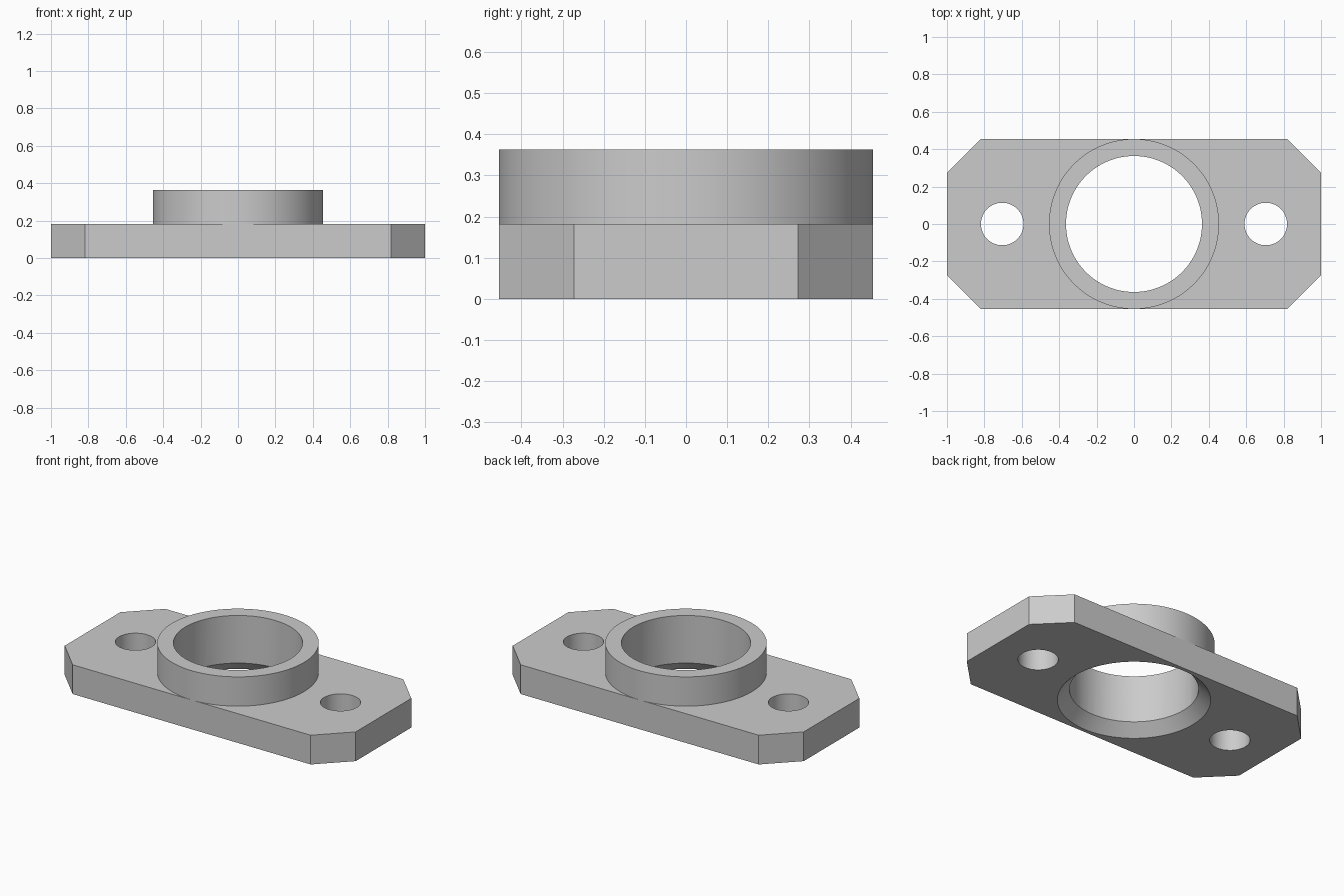
import bpy, bmesh, math
from mathutils import Matrix

cube = bpy.data.objects.get("Cube")
if cube:
    bpy.data.objects.remove(cube, do_unlink=True)

U = 1 / 11                      # design unit: the plate is 22 x 10 x 2 units
HALF_X, HALF_Y, CUT = 11 * U, 5 * U, 2 * U
PLATE_Z, TOP_Z = 2 * U, 4 * U
SIDES = 96

grey = bpy.data.materials.new("light grey metal")
grey.use_nodes = True
grey.diffuse_color = (0.6, 0.6, 0.6, 1)
grey.node_tree.nodes["Principled BSDF"].inputs["Base Color"].default_value = (0.6, 0.6, 0.6, 1)


def make_object(name, bm):
    bmesh.ops.recalc_face_normals(bm, faces=bm.faces[:])
    mesh = bpy.data.meshes.new(name)
    bm.to_mesh(mesh)
    bm.free()
    mesh.materials.append(grey)
    obj = bpy.data.objects.new(name, mesh)
    bpy.context.collection.objects.link(obj)
    return obj


def round_solid(name, r_low, r_high, z_low, z_high, x=0):
    bm = bmesh.new()
    place = Matrix.Translation((x, 0, (z_low + z_high) / 2)) @ Matrix.Rotation(math.pi / SIDES, 4, "Z")
    bmesh.ops.create_cone(bm, cap_ends=True, segments=SIDES, radius1=r_low,
                          radius2=r_high, depth=z_high - z_low, matrix=place)
    return make_object(name, bm)


def combine(target, tool, operation):
    mod = target.modifiers.new(operation.title(), "BOOLEAN")
    mod.operation, mod.solver, mod.object = operation, "EXACT", tool
    bpy.ops.object.modifier_apply(modifier=mod.name)
    bpy.data.objects.remove(tool, do_unlink=True)


# Plate with cropped corners
bm = bmesh.new()
ring = []
for sx, sy in ((1, 1), (-1, 1), (-1, -1), (1, -1)):
    pair = [(sx * HALF_X, sy * (HALF_Y - CUT)), (sx * (HALF_X - CUT), sy * HALF_Y)]
    ring += pair if sx == sy else pair[::-1]
base = bm.faces.new([bm.verts.new((x, y, 0)) for x, y in ring])
top = bmesh.ops.extrude_face_region(bm, geom=[base])["geom"]
bmesh.ops.translate(bm, vec=(0, 0, PLATE_Z),
                    verts=[v for v in top if isinstance(v, bmesh.types.BMVert)])
flange = make_object("flange_plate_with_collar", bm)
bpy.context.view_layer.objects.active = flange
flange.select_set(True)

# Raised collar
combine(flange, round_solid("collar", HALF_Y, HALF_Y, PLATE_Z / 2, TOP_Z), "UNION")

# Main bore, its countersink underneath, and two bolt holes
bore, sink, bolt = 4 * U, 4.75 * U, 1.25 * U
combine(flange, round_solid("bore_cutter", bore, bore, -0.1, 0.5), "DIFFERENCE")
combine(flange, round_solid("countersink_cutter", sink + 0.05, sink - 0.2, -0.05, 0.2), "DIFFERENCE")
for side in (-1, 1):
    combine(flange, round_solid("bolt_cutter", bolt, bolt, -0.1, 0.3, side * 7.75 * U), "DIFFERENCE")

bpy.ops.object.shade_smooth_by_angle(angle=math.radians(30))
